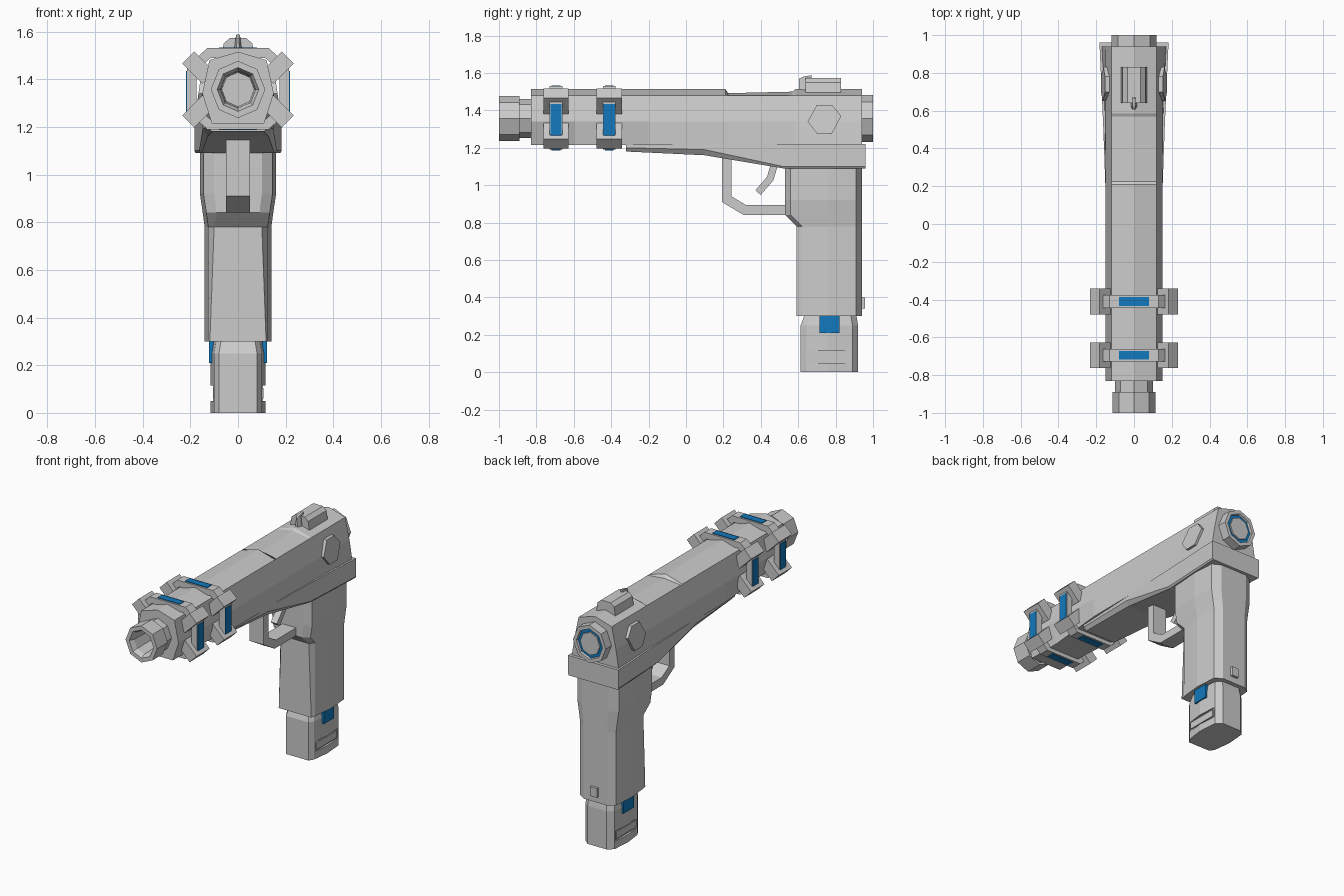
import bpy, bmesh
from math import sin, cos, pi
from mathutils import Matrix, Vector

if "Cube" in bpy.data.objects:
    bpy.data.objects.remove(bpy.data.objects["Cube"])

blue = bpy.data.materials.new("blue_glow")
blue.diffuse_color = (0.006, 0.19, 0.51, 1)
blue.use_nodes = True
blue.node_tree.nodes["Principled BSDF"].inputs["Base Color"].default_value = blue.diffuse_color


def finish(name, bm, mat=None):
    bmesh.ops.recalc_face_normals(bm, faces=bm.faces)
    me = bpy.data.meshes.new(name)
    bm.to_mesh(me)
    bm.free()
    ob = bpy.data.objects.new(name, me)
    bpy.context.collection.objects.link(ob)
    if mat:
        me.materials.append(mat)
    return ob


def loft(name, rings, mat=None, closed=False):
    """Skin a series of equal-length point rings; cap the ends or join them up."""
    bm = bmesh.new()
    vs = [[bm.verts.new(p) for p in r] for r in rings]
    n = len(vs[0])
    pairs = list(zip(vs, vs[1:])) + ([(vs[-1], vs[0])] if closed else [])
    for a, b in pairs:
        for i in range(n):
            j = (i + 1) % n
            bm.faces.new((a[i], a[j], b[j], b[i]))
    if not closed:
        bm.faces.new(vs[0])
        bm.faces.new(vs[-1])
    return finish(name, bm, mat)


def box(name, lo, hi, mat=None, turn=0):
    lo, hi = Vector(lo), Vector(hi)
    bm = bmesh.new()
    bmesh.ops.create_cube(bm, size=1, matrix=Matrix.Translation((lo + hi) / 2)
                          @ Matrix.Rotation(turn, 4, 'Y')
                          @ Matrix.Diagonal((*(hi - lo), 1)))
    return finish(name, bm, mat)


def turned(name, steps, mat=None):
    """Eight-sided turned part along y from (y, radius) steps."""
    return loft(name, [[(0.95 * r * sin(k * pi / 4), y, 1.357 + r * cos(k * pi / 4))
                        for k in range(8)] for y, r in steps], mat)


def strip(name, path, t, w):
    """Flat bar of thickness t and half width w following a (y, z) path."""
    rings = []
    for i, p in enumerate(path):
        p = Vector(p)
        d1 = (p - Vector(path[i - 1])).normalized() if i else None
        d2 = (Vector(path[i + 1]) - p).normalized() if i < len(path) - 1 else None
        d1, d2 = d1 or d2, d2 or d1
        d = (d1 + d2).normalized()
        n = Vector((-d.y, d.x)) * (t / 2 / d.dot(d1))
        a, b = p + n, p - n
        rings.append([(-w, a.x, a.y), (w, a.x, a.y), (w, b.x, b.y), (-w, b.x, b.y)])
    return loft(name, rings)


# Slide: ridged top, dipped flat at the ejection area, flared towards the rear
def slide_ring(y, ridge, edge, low):
    half = [(0.12, edge), (0.15, 1.34), (low, 1.215)]
    return ([(0, y, ridge)] + [(x, y, z) for x, z in half]
            + [(-x, y, z) for x, z in reversed(half)])


loft("slide", [slide_ring(*s) for s in (
    (-0.83, 1.515, 1.48, 0.11), (-0.6, 1.515, 1.48, 0.11), (-0.2, 1.515, 1.48, 0.148),
    (0.21, 1.515, 1.48, 0.15), (0.225, 1.492, 1.48, 0.15), (0.57, 1.5, 1.48, 0.155),
    (0.585, 1.515, 1.48, 0.155), (0.94, 1.515, 1.48, 0.17))])

# Frame under the slide, wider and deeper at the back
loft("frame", [[(-w, y, 1.22), (w, y, 1.22), (w, y, (1.22 + b) / 2 if y < 0.5 else b + 0.01),
                (w - c, y, b), (c - w, y, b), (-w, y, (1.22 + b) / 2 if y < 0.5 else b + 0.01)]
               for y, w, b, c in ((-0.32, 0.13, 1.18, 0.02), (0.1, 0.148, 1.16, 0.02),
                                  (0.52, 0.163, 1.09, 0.01), (0.96, 0.183, 1.09, 0.005))])

# Muzzle with open bore, and rear cap with lit ring
turned("muzzle", [(-0.8, 0.105), (-0.89, 0.105), (-0.89, 0.12), (-1, 0.12),
                  (-1, 0.092), (-0.97, 0.078), (-0.83, 0.072)])
turned("rear_cap", [(0.92, 0.125), (1, 0.125), (1, 0.1), (0.98, 0.095)])
turned("rear_light_ring", [(0.97, 0.097), (0.986, 0.097)], blue)
turned("rear_button", [(0.97, 0.075), (0.995, 0.075)])

# Barrel bands: octagonal hoop, four corner blocks, four lit panels
def hoop(y, g):
    q = [(0.13 - g * .4, 0.17 - g), (0.215 - g, 0.09 - g * .4)]
    q += [(x, -z) for x, z in reversed(q)]
    q += [(-x, z) for x, z in reversed(q)]
    return [(x, y, 1.36 + z) for x, z in q]


for yc in (-0.695, -0.41):
    a, b = yc - 0.034, yc + 0.034
    loft("barrel_band", [hoop(a, 0), hoop(b, 0), hoop(b, 0.04), hoop(a, 0.04)], closed=True)
    for s in (-1, 1):
        for zc, v in ((1.448, 1), (1.265, -1)):
            box("band_block", (s * 0.166 - 0.06, yc - 0.068, zc - 0.036),
                (s * 0.166 + 0.06, yc + 0.068, zc + 0.036), turn=-s * v * pi / 4)
        box("band_side_light", (s * 0.213 - 0.005, yc - 0.03, 1.265),
            (s * 0.213 + 0.005, yc + 0.03, 1.435), blue)
        zl = 1.36 + s * 0.169
        box("band_light", (-0.08, yc - 0.023, zl - 0.005), (0.08, yc + 0.023, zl + 0.005), blue)

# Rear sight
loft("rear_sight", [[(x * k, y, z) for x, z in ((0.07, 1.49), (0.06, 1.55), (0.035, 1.572),
                                                (-0.035, 1.572), (-0.06, 1.55), (-0.07, 1.49))]
                    for y, k in ((0.64, 1), (0.83, 1))])
loft("sight_post", [[(-w, y, 1.5), (w, y, 1.5), (w * 0.5, y, z), (-w * 0.5, y, z)]
                    for y, w, z in ((0.605, 0.008, 1.57), (0.625, 0.018, 1.58),
                                    (0.67, 0.012, 1.588))])

# Plain six-sided side badges
for s in (-1, 1):
    loft("side_badge", [[(s * (x + 0.14 * (1.36 - z)), y, z) for y, z in (
        (0.65, 1.34), (0.7, 1.43), (0.78, 1.43), (0.83, 1.37), (0.78, 1.275), (0.7, 1.275))]
        for x in (0.13, 0.163)])

# Trigger guard and trigger
strip("trigger_guard", [(0.218, 1.17), (0.218, 0.925), (0.315, 0.867), (0.58, 0.867)], 0.052, 0.05)
strip("trigger", [(0.475, 1.12), (0.45, 1.035), (0.385, 0.96)], 0.038, 0.022)


# Grip and magazine: faceted columns
def column(z, w, fx, yf, yr):
    half = [(fx, yf), (w - 0.015, yf + 0.03), (w, 0.76), (w - 0.01, yr - 0.03), (w * 0.6, yr)]
    return [(x, y, z) for x, y in half] + [(-x, y, z) for x, y in reversed(half)]


loft("grip", [column(*c) for c in (
    (1.1, 0.16, 0.1, 0.53, 0.94), (0.92, 0.16, 0.1, 0.53, 0.94), (0.84, 0.148, 0.09, 0.53, 0.94),
    (0.78, 0.14, 0.1, 0.59, 0.94), (0.3, 0.14, 0.118, 0.59, 0.94))])
box("grip_catch", (-0.025, 0.92, 0.34), (0.025, 0.957, 0.4))

mag = loft("magazine", [column(*c) for c in (
    (0.31, 0.105, 0.07, 0.635, 0.91), (0.25, 0.115, 0.08, 0.613, 0.92),
    (0, 0.115, 0.08, 0.613, 0.92))])
for s in (-1, 1):
    # Shallow slot in each side of the magazine base
    cut = box("slot_cutter", (s * 0.15 - 0.05, 0.65, 0.05), (s * 0.15 + 0.05, 0.88, 0.115))
    cut.hide_render = True
    cut.hide_viewport = False
    mod = mag.modifiers.new("slot", 'BOOLEAN')
    mod.object = cut
    mod.solver = 'EXACT'
    bpy.context.view_layer.objects.active = mag
    bpy.ops.object.modifier_apply(modifier=mod.name)
    bpy.data.objects.remove(cut)
    box("slot_bar", (s * 0.1 - 0.005, 0.66, 0.06), (s * 0.1 + 0.008, 0.87, 0.105))
    box("magazine_light", (s * 0.112 - 0.01, 0.715, 0.21), (s * 0.112 + 0.01, 0.82, 0.3), blue)
